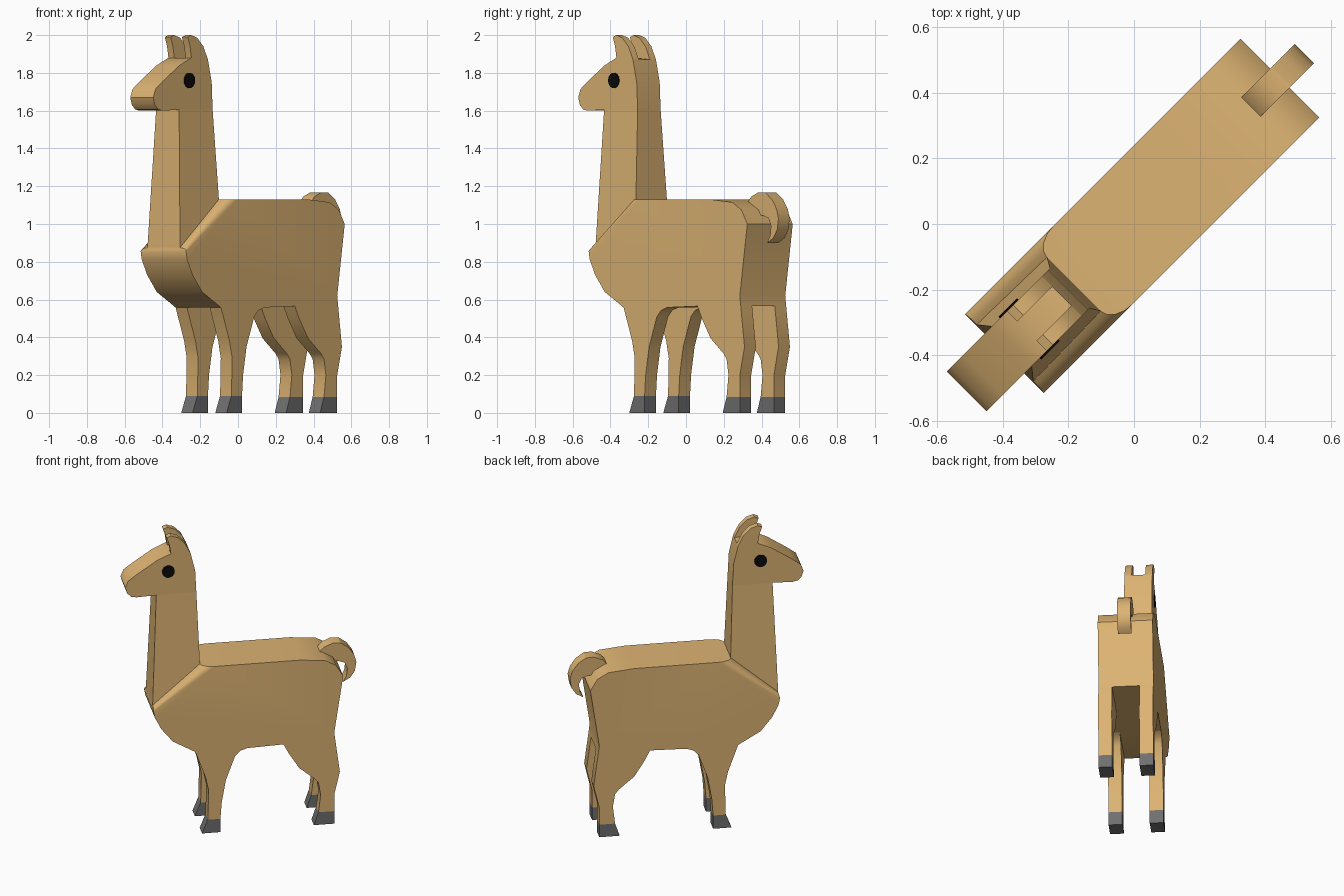
import bpy, bmesh, math
from mathutils import Vector

R2 = math.sqrt(2)


def material(name, rgb):
    m = bpy.data.materials.new(name)
    m.diffuse_color = (*rgb, 1)
    return m


TAN = material("tan wool", (0.72, 0.45, 0.17))
GREY = material("dark grey hoof", (0.16, 0.16, 0.16))
BLACK = material("black eye", (0.003, 0.003, 0.003))


def place(s, t, z):
    """s runs nose to tail, t runs sideways; the animal stands at 45 degrees."""
    return Vector(((s + t) / R2, (s - t) / R2, z))


def prism(name, profile, t0, t1, mat, bevel_edge=None, bevel=0.0):
    """Extrude an (s, z) profile from t0 to t1. A third value in a point
    overrides t1 there, and t0 symmetrically."""
    bm = bmesh.new()
    a, b = [], []
    for p in profile:
        lo, hi = (-p[2], p[2]) if len(p) > 2 else (t0, t1)
        a.append(bm.verts.new(place(p[0], lo, p[1])))
        b.append(bm.verts.new(place(p[0], hi, p[1])))
    n = len(profile)
    bm.faces.new(a)
    bm.faces.new(b[::-1])
    for i in range(n):
        j = (i + 1) % n
        bm.faces.new((a[i], b[i], b[j], a[j]))
    bmesh.ops.recalc_face_normals(bm, faces=bm.faces)
    if bevel_edge:
        i, j = bevel_edge
        edges = [bm.edges.get((v[i], v[j])) for v in (a, b)]
        bmesh.ops.bevel(bm, geom=edges, offset=bevel, segments=4,
                        profile=0.5, affect='EDGES')
    me = bpy.data.meshes.new(name)
    bm.to_mesh(me)
    bm.free()
    me.materials.append(mat)
    ob = bpy.data.objects.new(name, me)
    bpy.context.collection.objects.link(ob)
    return ob


def pair(name, profile, t0, t1, mat):
    prism("left_" + name, profile, t0, t1, mat)
    prism("right_" + name, profile, -t1, -t0, mat)


# trunk, with rounded shoulders beside the neck
prism("trunk", [
    (-0.26, 1.13), (-0.555, 0.875), (-0.559, 0.855), (-0.55, 0.81),
    (-0.51, 0.73), (-0.438, 0.64), (-0.297, 0.558), (0.028, 0.558),
    (0.255, 0.565), (0.58, 0.565), (0.573, 0.62), (0.629, 1.0),
    (0.585, 1.075), (0.515, 1.115), (0.354, 1.13)],
    -0.17, 0.17, TAN, (0, 1), 0.055)

# neck, tapering upward
prism("neck", [
    (-0.556, 0.875, 0.122), (-0.527, 1.605, 0.086), (-0.276, 1.605, 0.086),
    (-0.259, 1.13, 0.116)], 0, 0, TAN)

# head with muzzle
prism("head", [
    (-0.527, 1.605), (-0.65, 1.6), (-0.685, 1.607), (-0.709, 1.632),
    (-0.721, 1.67), (-0.703, 1.715), (-0.65, 1.755), (-0.523, 1.84),
    (-0.435, 1.88), (-0.311, 1.87), (-0.283, 1.75), (-0.276, 1.605)],
    -0.086, 0.086, TAN)

# ears
pair("ear", [
    (-0.435, 1.88), (-0.445, 1.94), (-0.462, 1.99), (-0.435, 2.0),
    (-0.39, 1.985), (-0.345, 1.94), (-0.311, 1.87)], 0.042, 0.086, TAN)

# eyes
pair("eye", [(-0.452 + 0.04 * math.cos(k * math.pi / 7),
              1.76 + 0.041 * math.sin(k * math.pi / 7)) for k in range(14)],
     0.085, 0.092, BLACK)

# front legs and hooves
pair("front_leg", [
    (-0.297, 0.558), (-0.233, 0.38), (-0.214, 0.29), (-0.219, 0.09),
    (-0.14, 0.09), (-0.132, 0.2), (-0.106, 0.35), (-0.048, 0.51),
    (-0.016, 0.543), (0.028, 0.558)], 0.085, 0.17, TAN)
pair("front_hoof", [(-0.219, 0.09), (-0.255, 0), (-0.14, 0), (-0.14, 0.09)],
     0.085, 0.17, GREY)

# hind legs and hooves
pair("hind_leg", [
    (0.255, 0.565), (0.288, 0.5), (0.354, 0.395), (0.45, 0.315),
    (0.474, 0.285), (0.488, 0.2), (0.474, 0.085), (0.573, 0.085),
    (0.573, 0.2), (0.608, 0.35), (0.58, 0.565)], 0.085, 0.17, TAN)
pair("hind_hoof", [(0.474, 0.085), (0.445, 0), (0.573, 0), (0.573, 0.085)],
     0.085, 0.17, GREY)

# curled tail
prism("tail", [
    (0.5, 1.11), (0.53, 1.145), (0.585, 1.168), (0.635, 1.166),
    (0.685, 1.13), (0.72, 1.08), (0.734, 1.03), (0.725, 0.97),
    (0.695, 0.925), (0.65, 0.9), (0.672, 0.94), (0.678, 0.99),
    (0.66, 1.03), (0.62, 1.045), (0.56, 1.05)], -0.042, 0.042, TAN)

# smooth the curved runs, keep the corners sharp
for ob in bpy.context.scene.objects:
    ob.select_set(True)
    bpy.context.view_layer.objects.active = ob
bpy.ops.object.shade_smooth_by_angle(angle=math.radians(32))
